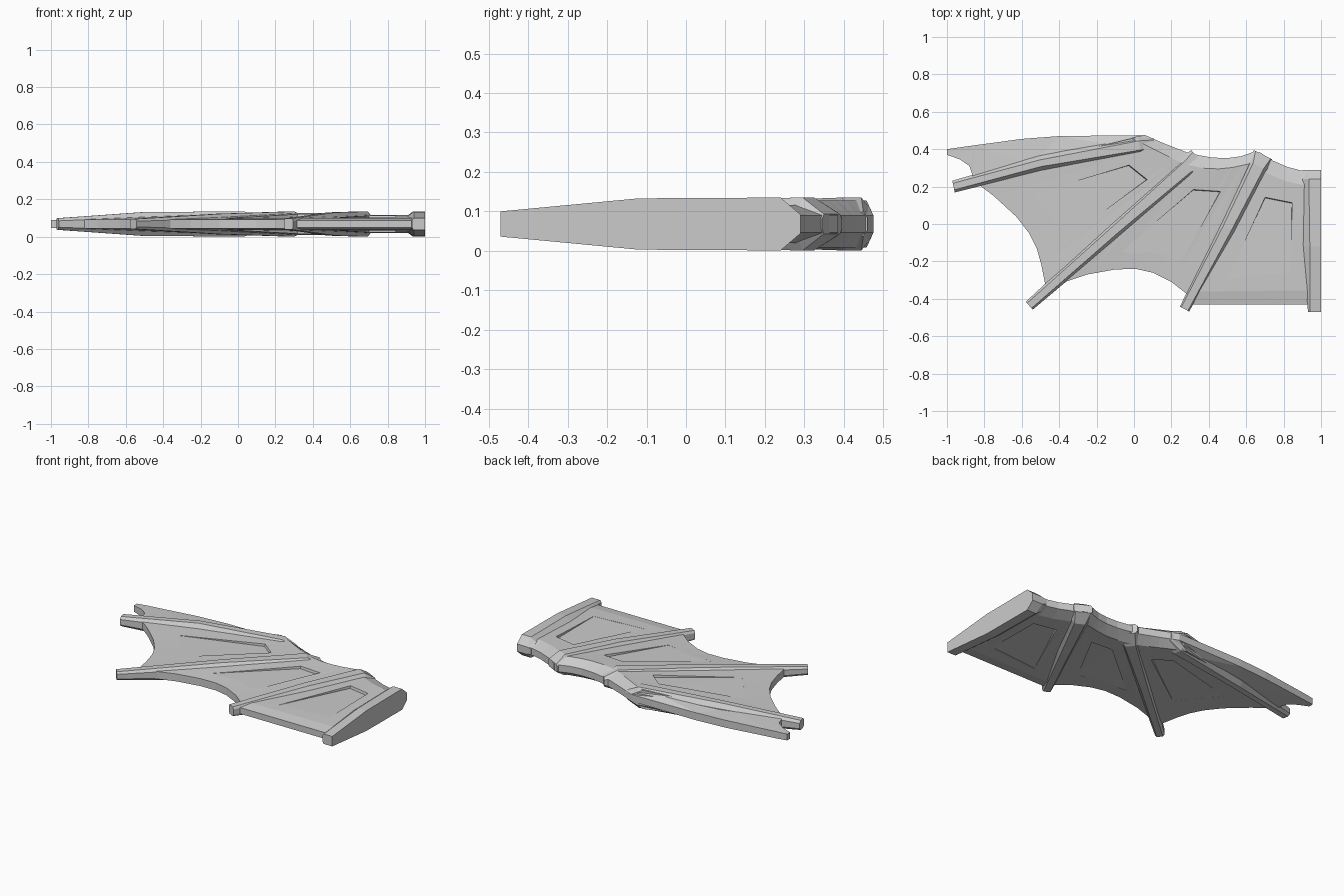
import bpy
import bmesh
from mathutils import Vector
from mathutils.bvhtree import BVHTree

if "Cube" in bpy.data.objects:
    bpy.data.objects.remove(bpy.data.objects["Cube"])

ZC = 0.068  # mid plane: everything is symmetric above and below it


def loft(name, rings):
    """Skin equal-length closed rings and cap both ends."""
    bm = bmesh.new()
    vs = [[bm.verts.new(p) for p in r] for r in rings]
    n = len(vs[0])
    for a, b in zip(vs, vs[1:]):
        for i in range(n):
            j = (i + 1) % n
            bm.faces.new((a[i], a[j], b[j], b[i]))
    bm.faces.new(vs[0])
    bm.faces.new(vs[-1][::-1])
    bmesh.ops.recalc_face_normals(bm, faces=bm.faces)
    bmesh.ops.triangulate(bm, faces=[f for f in bm.faces if len(f.verts) == 4])
    me = bpy.data.meshes.new(name)
    bm.to_mesh(me)
    bm.free()
    ob = bpy.data.objects.new(name, me)
    bpy.context.collection.objects.link(ob)
    return ob


def mirror_ring(half):
    """Close a top outline with its mirror below the mid plane."""
    return ([(x, y, ZC + h) for x, y, h in half] +
            [(x, y, ZC - h) for x, y, h in reversed(half)])


def resample(pts, n):
    """Spread n points evenly along a polyline."""
    out = []
    for i in range(n):
        t = i / (n - 1) * (len(pts) - 1)
        k = min(int(t), len(pts) - 2)
        out.append(Vector(pts[k]).lerp(Vector(pts[k + 1]), t - k))
    return out


def membrane(name, lead, trail, h_lead, h_trail, h_edge, tail=0.0):
    """Skin panel between leading and trailing curves, chamfered in front."""
    n = max(len(lead), len(trail))
    rings = []
    for p, q in zip(resample(lead, n), resample(trail, n)):
        d = (q - p).normalized()
        a = p + d * 0.075
        half = [(*p, h_edge), (*a, h_lead)]
        if tail:
            half.append((*(q - d * tail), h_trail + 0.012))
        half.append((*q, h_trail))
        rings.append(mirror_ring(half))
    return loft(name, rings)


def recess(ob, quad, depth=0.016):
    """Cut a wedge that is deep along the inner corner and fades to the tips."""
    me = ob.data
    tree = BVHTree.FromPolygons([v.co for v in me.vertices],
                                [p.vertices[:] for p in me.polygons])
    mid = sum((Vector(q) for q in quad), Vector((0, 0))) / 4
    for s in (1, -1):
        low, high = [], []
        for (x, y), d in zip(quad, (0.001, depth, depth, 0.001)):
            hit = tree.ray_cast(Vector((x, y, ZC + s)), Vector((0, 0, -s)))[0]
            z = hit.z if hit else ZC + s * 0.035
            q = Vector((x, y))
            if d > 0.01:
                q = q.lerp(mid, 0.05)
            low.append((q.x, q.y, z - s * d))
            high.append((x, y, z + s * 0.03))
        cut = loft("recess_cutter", [low, high])
        cut.hide_render = True
        cut.hide_viewport = True
        m = ob.modifiers.new("recess", "BOOLEAN")
        m.operation = "DIFFERENCE"
        m.solver = "EXACT"
        m.object = cut


def rib(name, stations):
    """Finger bone: stations of x, y, base half width, top half width, half height."""
    pts = [Vector(s[:2]) for s in stations]
    d0 = (pts[-1] - pts[0]).normalized()
    side = Vector((-d0.y, d0.x))
    rings = []
    for p, (_, _, wb, wt, h) in zip(pts, stations):
        half = [(wb, h * 0.55), (wt, h), (-wt, h), (-wb, h * 0.55)]
        rings.append(mirror_ring([(*(p + side * w), z) for w, z in half]))
    return loft(name, rings)


# Tip membrane along the leading edge
loft("tip_membrane", [mirror_ring([(*p, a), (*q, b)]) for p, a, q, b in (
    ((-1, .40), .02, (-1, .37), .02),
    ((-.93, .41), .022, (-.93, .345), .024),
    ((-.88, .417), .022, (-.88, .31), .026),
    ((-.85, .421), .022, (-.86, .25), .027),
    ((-.6, .455), .024, (-.55, .31), .035),
    ((-.4, .47), .024, (-.35, .35), .042),
    ((.06, .475), .022, (.03, .40), .06))])

# Outer, middle and inner membranes
outer = membrane("outer_membrane",
                 [(.06, .475), (.15, .435), (.24, .40), (.29, .38), (.33, .37)],
                 [(-.87, .25), (-.83, .21), (-.75, .15), (-.63, .04), (-.56, -.05),
                  (-.52, -.13), (-.495, -.22), (-.475, -.32)], .06, .024, .022)
middle = membrane("middle_membrane",
                  [(.29, .38), (.36, .365), (.45, .35), (.55, .355), (.61, .375), (.65, .39)],
                  [(-.40, -.32), (-.25, -.27), (-.1, -.243), (.01, -.24), (.1, -.26),
                   (.2, -.31), (.29, -.38)], .06, .024, .022)
inner = membrane("inner_membrane",
                 [(.67, .385), (.74, .34), (.82, .305), (.89, .287), (.96, .287)],
                 [(.29, -.43), (.46, -.43), (.63, -.43), (.8, -.43), (.96, -.43)],
                 .048, .02, .022, tail=.075)

# Tapered V-shaped recesses on both faces
recess(outer, [(-.54, .16), (-.02, .32), (.08, .24), (-.35, -.07)])
recess(middle, [(-.07, -.15), (.32, .19), (.47, .18), (.26, -.19)])
recess(inner, [(.5, -.29), (.7, .15), (.85, .12), (.84, -.26)])

# Finger bones
rib("outer_finger", [(.11, .43, .03, .02, .03), (.03, .42, .05, .025, .067),
                     (-.5, .325, .04, .018, .064), (-.965, .2, .032, .018, .031)])
rib("middle_finger", [(.345, .35, .06, .045, .03), (.28, .30, .06, .032, .067),
                      (-.1, -.03, .044, .022, .055), (-.56, -.437, .028, .018, .027)])
rib("inner_finger", [(.69, .37, .055, .045, .025), (.665, .31, .055, .032, .067),
                     (.5, -.02, .045, .025, .062), (.27, -.455, .028, .02, .03)])

# Root plate where the wing attaches
loft("root_plate", [mirror_ring([(1, y, h), (x, y, h), (x - c, y, h * .6)])
                    for y, h, x, c in ((-.47, .032, .94, .01), (-.12, .065, .94, .035),
                                       (.24, .067, .935, .035), (.29, .024, .93, .03))])
